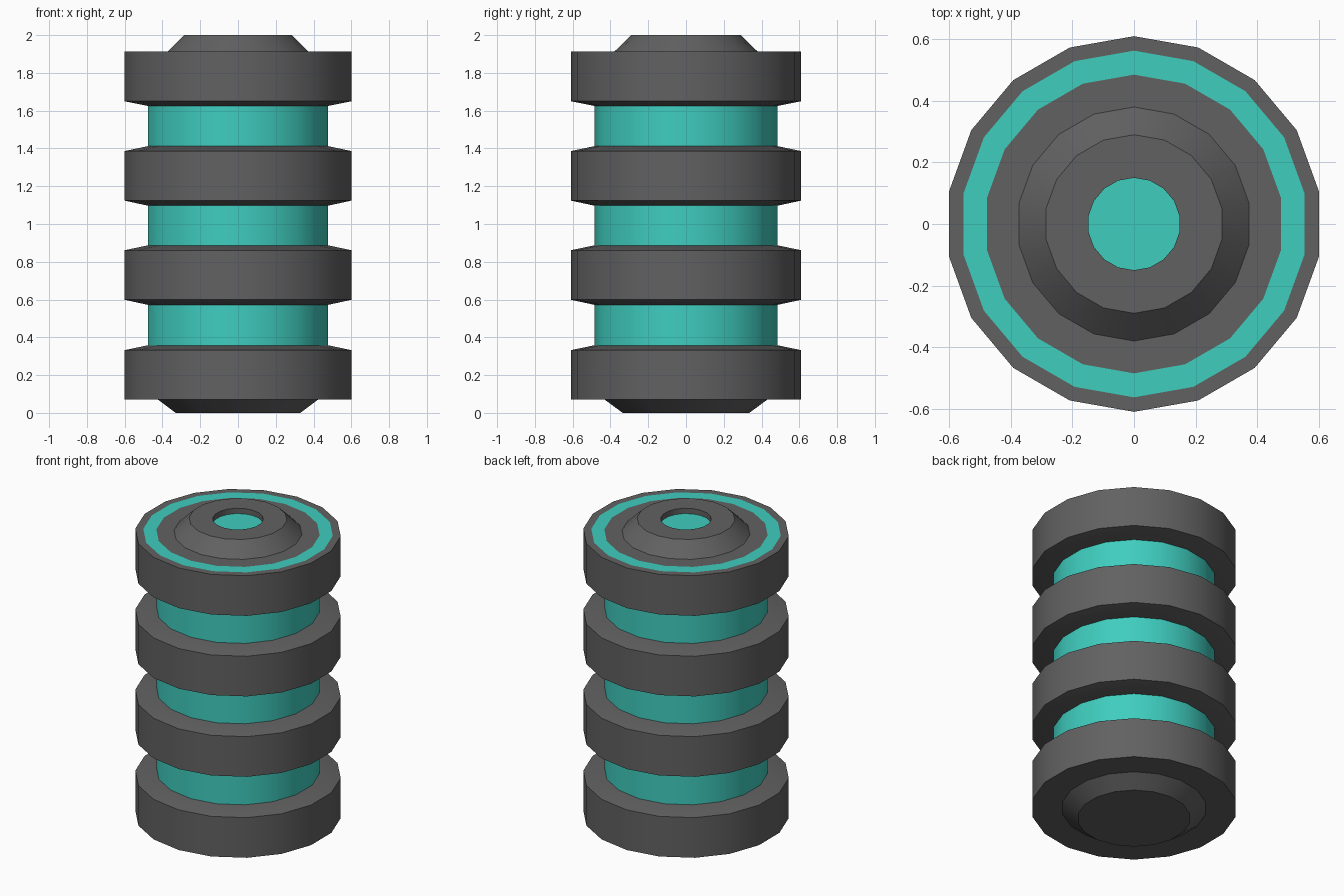
import bpy, math

if "Cube" in bpy.data.objects:
    bpy.data.objects.remove(bpy.data.objects["Cube"])

SIDES = 18


def material(name, rgb):
    m = bpy.data.materials.new(name)
    m.diffuse_color = (*rgb, 1)
    m.use_nodes = True
    m.node_tree.nodes["Principled BSDF"].inputs["Base Color"].default_value = m.diffuse_color
    return m


DARK = material("dark_grey", (0.12, 0.12, 0.12))
TEAL = material("teal", (0.05, 0.61, 0.52))


def lathe(name, profile, mat, closed=False):
    """Revolve (radius, z) points, listed bottom to top on the outside, about z."""
    verts, faces, rows = [], [], []
    for r, z in profile:
        start = len(verts)
        if r == 0:
            verts.append((0, 0, z))
            rows.append([start] * SIDES)
        else:
            for i in range(SIDES):
                a = math.pi / 2 + 2 * math.pi * i / SIDES
                verts.append((r * math.cos(a), r * math.sin(a), z))
            rows.append(list(range(start, start + SIDES)))
    pairs = list(zip(rows, rows[1:]))
    if closed:
        pairs.append((rows[-1], rows[0]))
    for lo, hi in pairs:
        for i in range(SIDES):
            j = (i + 1) % SIDES
            faces.append(list(dict.fromkeys((lo[i], lo[j], hi[j], hi[i]))))
    mesh = bpy.data.meshes.new(name)
    mesh.from_pydata(verts, [], faces)
    mesh.materials.append(mat)
    ob = bpy.data.objects.new(name, mesh)
    bpy.context.collection.objects.link(ob)
    bpy.ops.object.select_all(action='DESELECT')
    ob.select_set(True)
    bpy.context.view_layer.objects.active = ob
    bpy.ops.object.shade_smooth_by_angle(angle=math.radians(30))
    return ob


R, NECK = 0.61, 0.485

# Bottom ring with the tapered foot
lathe("bottom_ring", [(0, 0), (0.335, 0), (0.43, 0.07), (R, 0.07), (R, 0.332),
                      (NECK, 0.358), (0, 0.358)], DARK)

# Two identical middle rings
for n, z in enumerate((0.572, 1.097)):
    lathe(f"middle_ring_{n + 1}", [(0, z), (NECK, z), (R, z + 0.027), (R, z + 0.289),
                                   (NECK, z + 0.315), (0, z + 0.315)], DARK)

# Top ring with raised boss and a shallow central recess
lathe("top_ring", [(0, 1.625), (NECK, 1.625), (R, 1.65), (R, 1.912), (0.563, 1.912),
                   (0.563, 1.89), (NECK, 1.89), (NECK, 1.912), (0.38, 1.912),
                   (0.29, 2.0), (0.15, 2.0), (0.15, 1.96), (0, 1.96)], DARK)

# Coloured necks between the rings
for n, (z0, z1) in enumerate(((0.358, 0.572), (0.887, 1.097), (1.412, 1.625))):
    lathe(f"neck_{n + 1}", [(0, z0), (NECK, z0), (NECK, z1), (0, z1)], TEAL)

# Coloured inlays on the top
lathe("top_inlay_ring", [(NECK, 1.89), (0.563, 1.89), (0.563, 1.912), (NECK, 1.912)],
      TEAL, closed=True)
lathe("recess_disc", [(0, 1.96), (0.15, 1.96), (0.15, 1.965), (0, 1.965)], TEAL)
